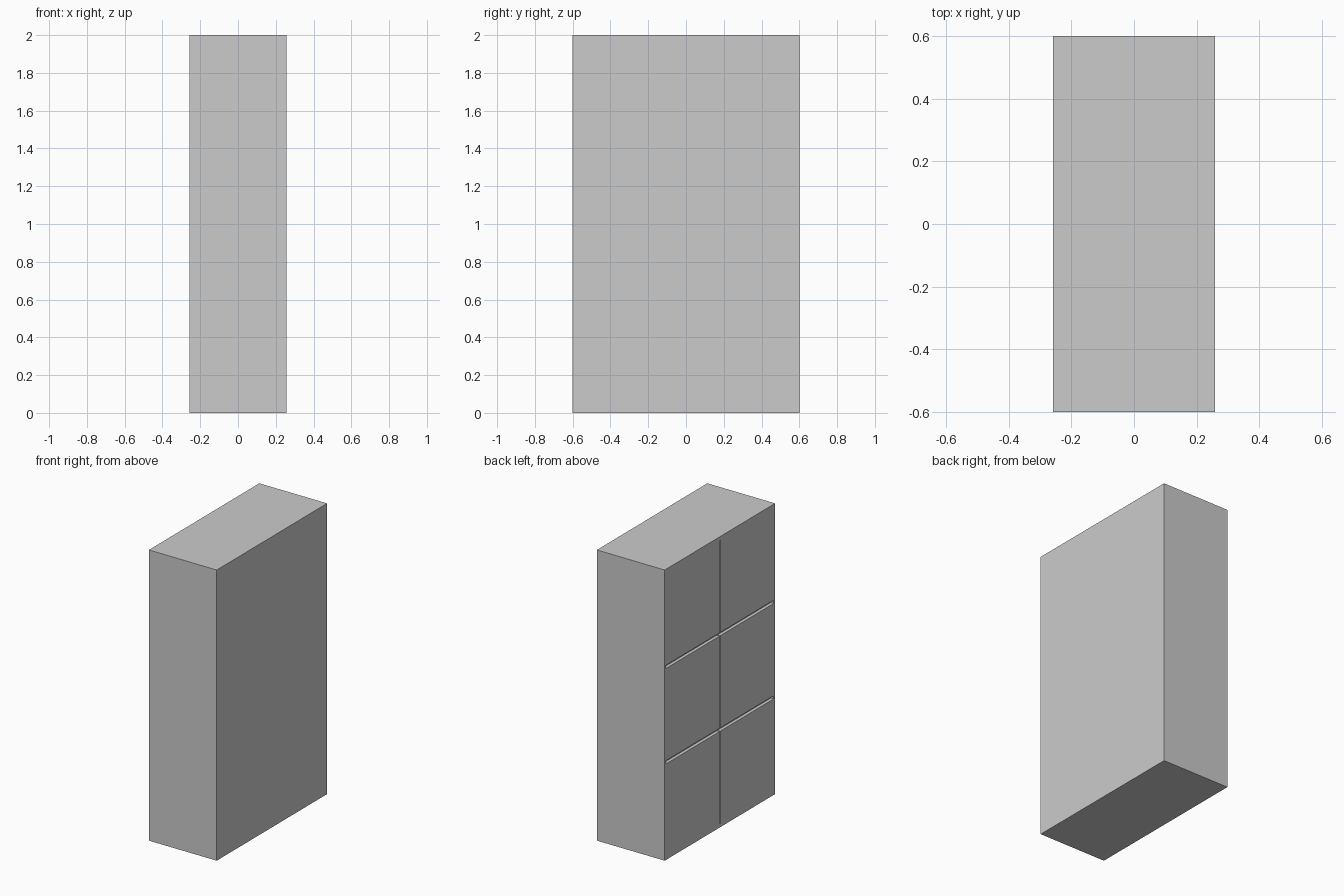
import bpy

if "Cube" in bpy.data.objects:
    bpy.data.objects.remove(bpy.data.objects["Cube"])

# Overall size: doors on the -x side, plain panel on the +x side
X, Y, H = 0.258, 0.60, 2.0
SIDE = 0.015      # side panel thickness
CAP = 0.026       # top and bottom panel thickness
DOOR = 0.022      # door thickness
GAP_Z, GAP_Y = 0.022, 0.008


def box(name, lo, hi):
    """Box between two opposite corners."""
    bpy.ops.mesh.primitive_cube_add(
        size=1, location=[(a + b) / 2 for a, b in zip(lo, hi)])
    ob = bpy.context.object
    ob.name = name
    ob.scale = [b - a for a, b in zip(lo, hi)]
    bpy.ops.object.transform_apply(location=False, rotation=False, scale=True)
    return ob


# Carcass
yi = Y - SIDE
box("side_panel_left", (-X, yi, 0), (X, Y, H))
box("side_panel_right", (-X, -Y, 0), (X, -yi, H))
box("bottom_panel", (-X, -yi, 0), (X, yi, CAP))
box("top_panel", (-X, -yi, H - CAP), (X, yi, H))
box("rear_panel", (X - SIDE, -yi, CAP), (X, yi, H - CAP))

# Centre divider, set back behind the doors
xi = -X + DOOR
box("centre_divider", (xi, -0.01, CAP), (X - SIDE, 0.01, H - CAP))

# Three rows of paired doors, with a shelf behind each gap between rows
row_h = (H - 2 * CAP - 2 * GAP_Z) / 3
for row in range(3):
    z0 = CAP + row * (row_h + GAP_Z)
    z1 = z0 + row_h
    box(f"door_left_{row + 1}", (-X, GAP_Y / 2, z0), (xi, yi, z1))
    box(f"door_right_{row + 1}", (-X, -yi, z0), (xi, -GAP_Y / 2, z1))
    if row < 2:
        for side, (a, b) in {"left": (0.01, yi), "right": (-yi, -0.01)}.items():
            box(f"shelf_{side}_{row + 1}", (xi, a, z1), (X - SIDE, b, z1 + GAP_Z))
